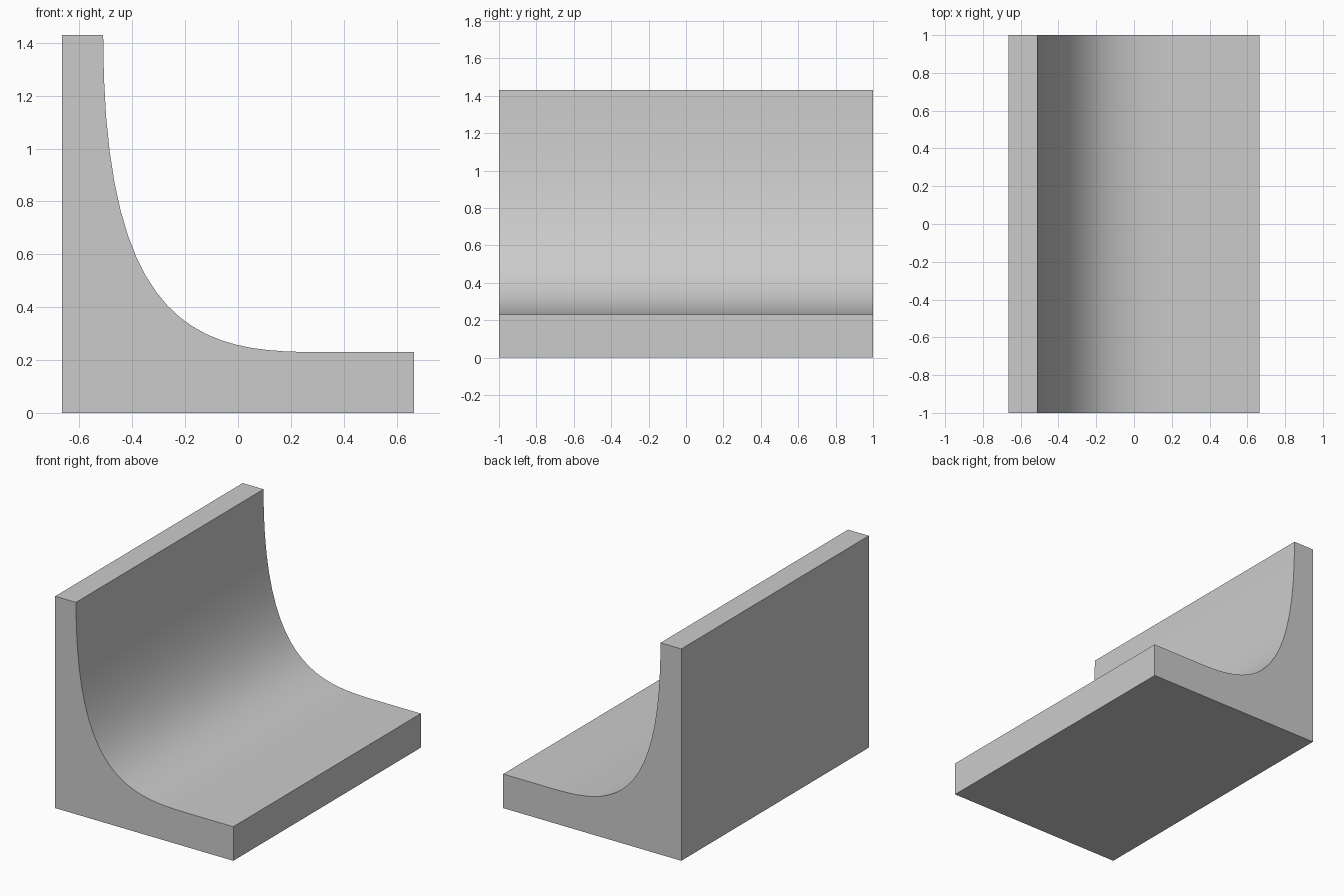
import bpy, bmesh
from mathutils import Vector
from mathutils.geometry import interpolate_bezier

if "Cube" in bpy.data.objects:
    bpy.data.objects.remove(bpy.data.objects["Cube"])

HALF_X, HALF_Y = 0.665, 1.0
TOP, BASE = 1.43, 0.23

# Concave sweep from the top of the wall down to the flat base
sweep = interpolate_bezier(Vector((-0.51, 0, TOP)), Vector((-0.51, 0, 0.297)),
                           Vector((-0.13, 0, BASE)), Vector((0.30, 0, BASE)), 21)

# Closed side profile
profile = [Vector((-HALF_X, 0, 0)), Vector((HALF_X, 0, 0)), Vector((HALF_X, 0, BASE))]
profile += list(reversed(sweep))
profile.append(Vector((-HALF_X, 0, TOP)))

# Extrude the profile along the depth
bm = bmesh.new()
face = bm.faces.new([bm.verts.new((p.x, -HALF_Y, p.z)) for p in profile])
new = bmesh.ops.extrude_face_region(bm, geom=[face], use_keep_orig=True)["geom"]
bmesh.ops.translate(bm, vec=(0, 2 * HALF_Y, 0),
                    verts=[g for g in new if isinstance(g, bmesh.types.BMVert)])
bmesh.ops.recalc_face_normals(bm, faces=bm.faces)

mesh = bpy.data.meshes.new("curved_ramp")
bm.to_mesh(mesh)
bm.free()
ramp = bpy.data.objects.new("curved_ramp", mesh)
bpy.context.collection.objects.link(ramp)

# Smooth the sweep, keep the outer edges sharp
bpy.context.view_layer.objects.active = ramp
ramp.select_set(True)
bpy.ops.object.shade_smooth_by_angle(angle=0.52)
